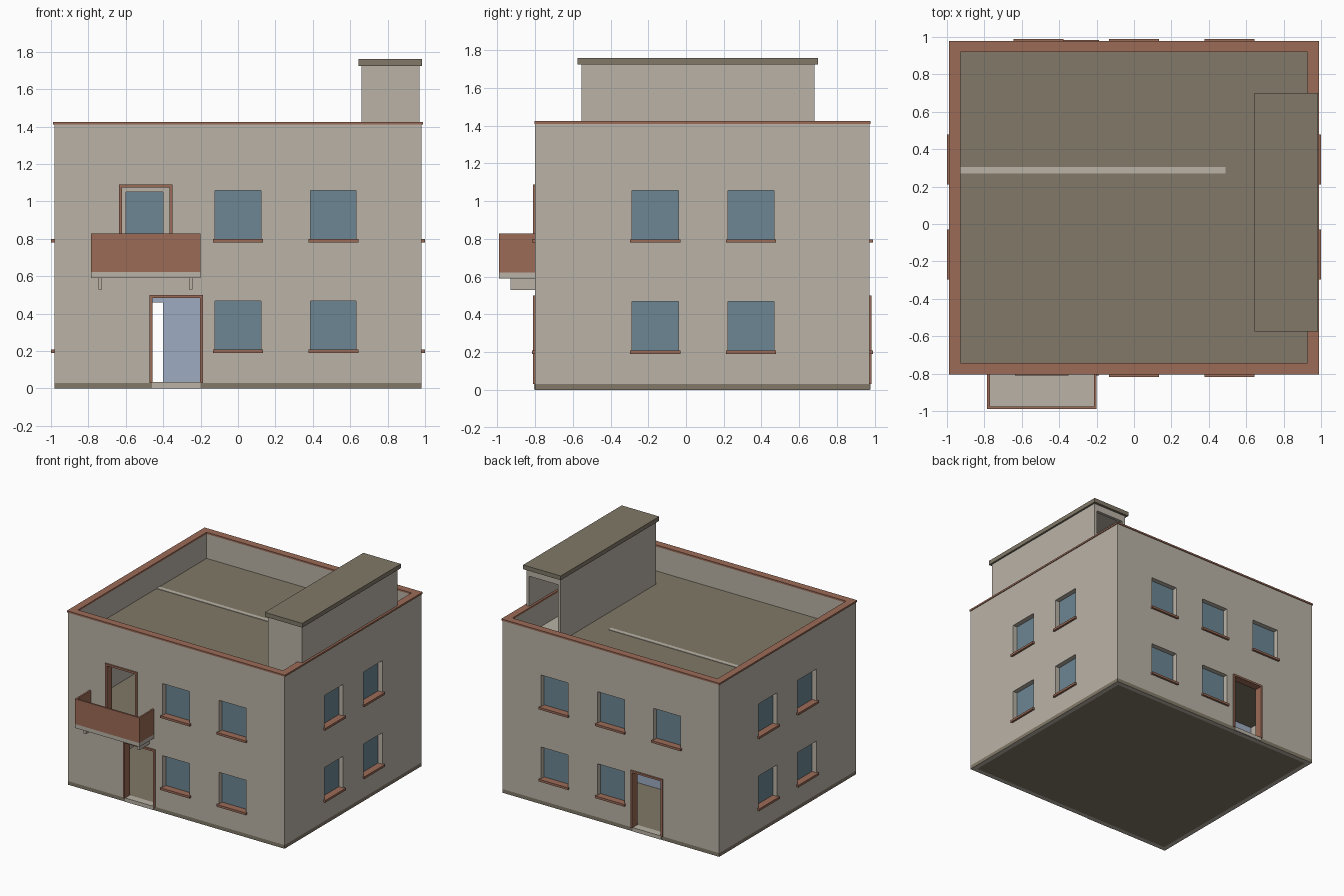
import bpy, bmesh
from mathutils import Vector

cube = bpy.data.objects.get("Cube")
if cube:
    bpy.data.objects.remove(cube, do_unlink=True)


def material(name, rgb):
    m = bpy.data.materials.new(name)
    m.use_nodes = True
    m.diffuse_color = (*rgb, 1)
    m.node_tree.nodes["Principled BSDF"].inputs["Base Color"].default_value = (*rgb, 1)
    return m


PLASTER = material("warm plaster", (0.49, 0.45, 0.385))
OLIVE = material("olive concrete", (0.22, 0.19, 0.14))
BROWN = material("terracotta trim", (0.33, 0.147, 0.095))
GLASS = material("blue grey glass", (0.15, 0.24, 0.29))
PALE = material("pale blue paint", (0.34, 0.41, 0.54))

# Footprint, wall thickness and storey levels
X, Y0, Y1, T = 0.982, -0.80, 0.973, 0.054
BASE, FLOOR, ROOF, TOP = 0.03, 0.62, 1.21, 1.41


def boxes(name, mat, spans):
    """One object made of boxes, each given as (x0, x1, y0, y1, z0, z1)."""
    bm = bmesh.new()
    for x0, x1, y0, y1, z0, z1 in spans:
        lo, hi = Vector((x0, y0, z0)), Vector((x1, y1, z1))
        verts = bmesh.ops.create_cube(bm, size=1)["verts"]
        for v in verts:
            v.co = (lo + hi) / 2 + v.co * (hi - lo)
    mesh = bpy.data.meshes.new(name)
    bm.to_mesh(mesh)
    bm.free()
    mesh.materials.append(mat)
    ob = bpy.data.objects.new(name, mesh)
    bpy.context.collection.objects.link(ob)
    return ob


def on_wall(side, u0, u1, d0, d1, z0, z1):
    """Box span on a wall: u runs along it, d points out of it."""
    if side == "front":
        return (u0, u1, Y0 - d1, Y0 - d0, z0, z1)
    if side == "back":
        return (u0, u1, Y1 + d0, Y1 + d1, z0, z1)
    if side == "left":
        return (X + d0, X + d1, u0, u1, z0, z1)
    return (-X - d1, -X - d0, u0, u1, z0, z1)


def ring(x0, x1, y0, y1, z0, z1, w):
    """Four boxes forming a rectangular ring of width w."""
    return [(x0, x1, y0, y0 + w, z0, z1), (x0, x1, y1 - w, y1, z0, z1),
            (x0, x0 + w, y0 + w, y1 - w, z0, z1), (x1 - w, x1, y0 + w, y1 - w, z0, z1)]


def cut(target, spans):
    cutter = boxes("cutter", PLASTER, spans)
    cutter.hide_render = True
    mod = target.modifiers.new("cut", "BOOLEAN")
    mod.operation, mod.solver, mod.object = "DIFFERENCE", "EXACT", cutter
    bpy.context.view_layer.objects.active = target
    bpy.ops.object.modifier_apply(modifier=mod.name)
    bpy.data.objects.remove(cutter, do_unlink=True)


# Window and door positions: (side, centre along wall, bottom)
LOW, HIGH = 0.205, 0.795
windows = [("back", -0.51, HIGH)]
for level in (LOW, HIGH):
    windows += [(s, c, level) for s in ("front", "back") for c in (0, 0.51)]
    windows += [(s, c, level) for s in ("left", "right") for c in (-0.163, 0.345)]
doors = [("front", -0.33, BASE), ("back", -0.33, BASE), ("front", -0.493, FLOOR)]
W, H, DW, DH = 0.122, 0.262, 0.13, 0.455

# Outer walls with all openings
walls = boxes("outer_walls", PLASTER, [(-X, X, Y0, Y1, BASE, TOP)])
cut(walls, [(-X + T, X - T, Y0 + T, Y1 - T, -0.1, TOP + 0.1)])
openings = [on_wall(s, c - W, c + W, -0.08, 0.05, z, z + H) for s, c, z in windows]
openings += [on_wall(s, c - DW, c + DW, -0.08, 0.05, z + (0.005 if z > BASE else -0.02), z + DH)
             for s, c, z in doors]
cut(walls, openings)

# Window panes and sills
boxes("window_panes", GLASS,
      [on_wall(s, c - W, c + W, -0.05, -0.04, z, z + H) for s, c, z in windows])
boxes("window_sills", BROWN,
      [on_wall(s, c - 0.133, c + 0.133, -0.04, 0.017, z - 0.015, z + 0.003) for s, c, z in windows])

# Door frames and thresholds
frames = []
for s, c, z in doors:
    frames += [on_wall(s, c - DW - 0.014, c - DW + 0.002, -T, 0.011, z, z + DH),
               on_wall(s, c + DW - 0.002, c + DW + 0.014, -T, 0.011, z, z + DH),
               on_wall(s, c - DW - 0.014, c + DW + 0.014, -T, 0.011, z + DH - 0.002, z + DH + 0.014)]
boxes("door_frames", BROWN, frames)
boxes("door_thresholds", PLASTER,
      [on_wall(s, c - DW, c + DW, -T, 0.006, 0.002, BASE + 0.003) for s, c, z in doors[:2]])

# Ground slab, with a plaster rim on its underside
slab = boxes("ground_slab", OLIVE, [(-X, X, Y0, Y1, 0, BASE)])
slab.data.materials.append(PLASTER)
bm = bmesh.new()
bm.from_mesh(slab.data)
bm.normal_update()
under = [f for f in bm.faces if f.normal.z < -0.5]
for f in bmesh.ops.inset_region(bm, faces=under, thickness=T)["faces"]:
    f.material_index = 1
bm.to_mesh(slab.data)
bm.free()

# Upper floor and roof deck
inner = (-X + T, X - T, Y0 + T, Y1 - T)
boxes("upper_floor", OLIVE, [(*inner, FLOOR - 0.03, FLOOR)])
boxes("roof_deck", OLIVE, [(*inner, ROOF - 0.03, ROOF)])


# Inner partition with a doorway on each storey
def partition(name, mat, z0, z1):
    boxes(name, mat, [(-X + T, -0.60, 0.27, 0.305, z0, z1),
                      (-0.40, 0.49, 0.27, 0.305, z0, z1),
                      (-0.60, -0.40, 0.27, 0.305, z0 + 0.43, z1)])


partition("lower_partition", PALE, BASE, FLOOR - 0.03)
partition("upper_partition", PLASTER, FLOOR, ROOF + 0.004)

# Parapet coping
boxes("parapet_coping", BROWN,
      ring(-X - 0.006, X + 0.006, Y0 - 0.004, Y1 + 0.006, TOP, TOP + 0.014, 0.06))

# Stair house on the roof, open at the back
stair_house = boxes("stair_house", PLASTER, [(0.66, 0.97, -0.555, 0.68, ROOF, 1.726)])
cut(stair_house, [(0.685, 0.945, -0.53, 0.655, ROOF + 0.003, 1.70)])
cut(stair_house, [(0.685, 0.945, 0.6, 0.75, ROOF + 0.003, 1.67)])
boxes("stair_house_roof", OLIVE, [(0.645, 0.985, -0.575, 0.70, 1.725, 1.76)])

# Balcony: slab, three parapet panels and two brackets
BX0, BX1, BY = -0.785, -0.20, -0.99
boxes("balcony_slab", PLASTER, [(BX0, BX1, BY, Y0, 0.59, 0.622)])
boxes("balcony_parapet", BROWN, [(BX0, BX1, BY, BY + 0.014, 0.622, 0.828),
                                 (BX0, BX0 + 0.014, BY + 0.014, Y0, 0.622, 0.828),
                                 (BX1 - 0.014, BX1, BY + 0.014, Y0, 0.622, 0.828)])
boxes("balcony_brackets", PLASTER,
      [(x - 0.01, x + 0.01, -0.93, Y0, 0.53, 0.59) for x in (-0.737, -0.252)])
